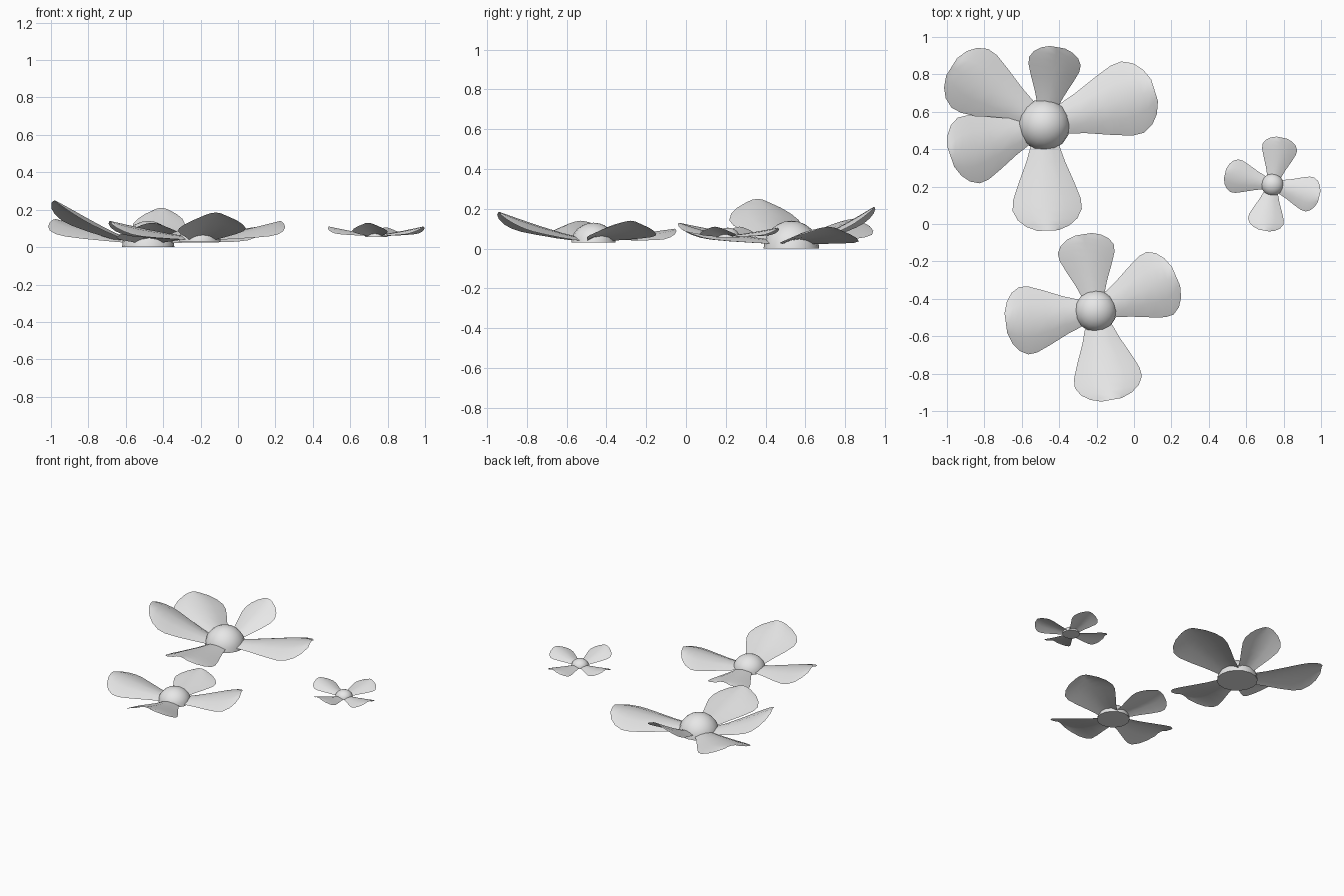
import bpy
import bmesh
import math
from mathutils import Vector, Matrix

cube = bpy.data.objects.get("Cube")
if cube:
    bpy.data.objects.remove(cube, do_unlink=True)

grey = bpy.data.materials.new("pale_grey")
grey.use_nodes = True
colour = (0.8, 0.8, 0.8, 1)
grey.diffuse_color = colour
grey.node_tree.nodes["Principled BSDF"].inputs["Base Color"].default_value = colour

# Petal outline: (fraction of length, fraction of half width)
OUTLINE = [(0, 0.4), (0.2, 0.56), (0.45, 0.81), (0.64, 0.98), (0.76, 1),
           (0.87, 0.86), (0.95, 0.62), (1, 0.3)]
ACROSS = [-1, -0.5, 0, 0.5, 1]


def finish(bm, name, angle):
    mesh = bpy.data.meshes.new(name)
    bm.to_mesh(mesh)
    bm.free()
    mesh.materials.append(grey)
    obj = bpy.data.objects.new(name, mesh)
    bpy.context.collection.objects.link(obj)
    bpy.ops.object.select_all(action="DESELECT")
    obj.select_set(True)
    bpy.context.view_layer.objects.active = obj
    bpy.ops.object.shade_smooth_by_angle(angle=math.radians(angle))


def petal(name, centre, inner, base_z, tip, half_width):
    """A single-sheet petal, arched across its width and rising to the tip."""
    reach = Vector(tip[:2]) - Vector(centre)
    out = reach.normalized()
    side = Vector((-out.y, out.x))
    start = Vector(centre) + out * inner
    length = reach.length - inner
    bm = bmesh.new()
    rows = []
    for t, w in OUTLINE:
        hw = w * half_width
        row = []
        for s in ACROSS:
            p = start + out * length * t + side * hw * s
            z = base_z + (tip[2] - base_z) * t ** 1.15 - 0.28 * hw * s * s
            row.append(bm.verts.new((p.x, p.y, z)))
        rows.append(row)
    for a, b in zip(rows, rows[1:]):
        for j in range(len(ACROSS) - 1):
            bm.faces.new((a[j], b[j], b[j + 1], a[j + 1]))
    finish(bm, name, 60)


def dome(name, centre, z, radius, height):
    """Half sphere with a flat underside."""
    bm = bmesh.new()
    bmesh.ops.create_uvsphere(bm, u_segments=16, v_segments=12, radius=1)
    geom = bm.verts[:] + bm.edges[:] + bm.faces[:]
    bmesh.ops.bisect_plane(bm, geom=geom, plane_co=(0, 0, 0), plane_no=(0, 0, 1),
                           dist=0.001, clear_inner=True)
    bmesh.ops.holes_fill(bm, edges=[e for e in bm.edges if e.is_boundary])
    bmesh.ops.recalc_face_normals(bm, faces=bm.faces[:])
    place = Matrix.Translation((*centre, z)) @ Matrix.Diagonal((radius, radius, height, 1))
    bmesh.ops.transform(bm, matrix=place, verts=bm.verts[:])
    finish(bm, name, 50)


# name, centre, dome (z, radius, height), petal base z, petals (tip, half width)
FLOWERS = [
    ("large", (-0.48, 0.53), (0, 0.14, 0.14), 0.045, [
        ((-0.46, -0.035, 0.13), 0.185),
        ((0.11, 0.715, 0.11), 0.2),
        ((-0.41, 0.945, 0.21), 0.14),
        ((-0.975, 0.84, 0.15), 0.185),
        ((-0.98, 0.36, 0.25), 0.185)]),
    ("medium", (-0.205, -0.465), (0.03, 0.112, 0.1), 0.06, [
        ((-0.12, -0.94, 0.185), 0.182),
        ((0.225, -0.28, 0.14), 0.182),
        ((-0.27, -0.055, 0.1), 0.152),
        ((-0.685, -0.53, 0.14), 0.182)]),
    ("small", (0.74, 0.21), (0.055, 0.06, 0.05), 0.07, [
        ((0.695, -0.035, 0.13), 0.096),
        ((0.99, 0.145, 0.11), 0.094),
        ((0.79, 0.462, 0.105), 0.094),
        ((0.487, 0.27, 0.11), 0.09)]),
]

for size, centre, (z, radius, height), base_z, petals in FLOWERS:
    dome(f"{size}_flower_centre", centre, z, radius, height)
    for i, (tip, width) in enumerate(petals):
        petal(f"{size}_flower_petal_{i + 1}", centre, radius * 0.75, base_z, tip, width)
